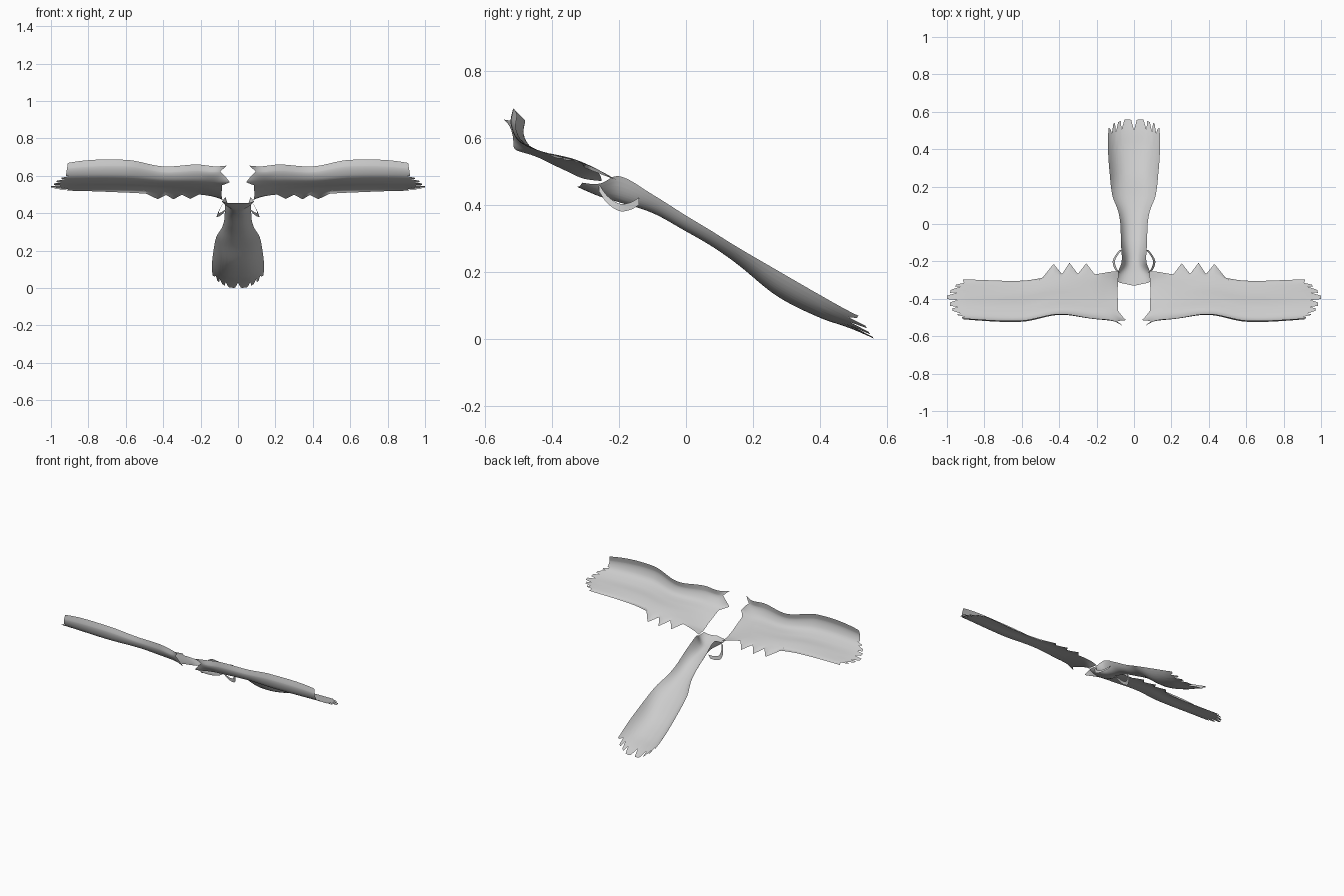
import bpy, bmesh
from mathutils import Vector

if "Cube" in bpy.data.objects:
    bpy.data.objects.remove(bpy.data.objects["Cube"])


def hermite(ks, vs, k):
    """Smooth curve through vectors vs at stations ks."""
    n = len(ks)
    k = min(max(k, ks[0]), ks[-1])
    i = max(j for j in range(n - 1) if ks[j] <= k)

    def tan(j):
        a, b = max(j - 1, 0), min(j + 1, n - 1)
        return (vs[b] - vs[a]) / (ks[b] - ks[a])
    h = ks[i + 1] - ks[i]
    t = (k - ks[i]) / h
    return (vs[i] * (2*t**3 - 3*t*t + 1) + tan(i) * h * (t**3 - 2*t*t + t)
            + vs[i + 1] * (3*t*t - 2*t**3) + tan(i + 1) * h * (t**3 - t*t))


def linear(pts, k):
    """Straight-segment lookup, used for ragged feather edges."""
    for (a, va), (b, vb) in zip(pts, pts[1:]):
        if k <= b:
            return va + (vb - va) * max(k - a, 0) / max(b - a, 1e-6)
    return pts[-1][1]


def sheet(name, fn, us, vs, mirror=False):
    """Open surface from fn(u, v)."""
    bm = bmesh.new()
    rows = [[bm.verts.new(fn(u, v)) for v in vs] for u in us]
    for r, s in zip(rows, rows[1:]):
        for j in range(len(vs) - 1):
            bm.faces.new((r[j], s[j], s[j + 1], r[j + 1]))
    for f in bm.faces:
        f.smooth = True
    me = bpy.data.meshes.new(name)
    bm.to_mesh(me)
    bm.free()
    ob = bpy.data.objects.new(name, me)
    bpy.context.collection.objects.link(ob)
    if mirror:
        m = ob.modifiers.new("mirror", "MIRROR")
        m.use_mirror_merge = False
    return ob


def steps(n, extra=(), lo=0.0, hi=1.0):
    return sorted(set([lo + (hi - lo) * i / n for i in range(n + 1)] + list(extra)))


# Wing: cross-sections (y, z) from raised front lip to trailing edge
WING = {
    0.05: [(-.55, .655), (-.525, .62), (-.51, .565), (-.45, .54), (-.38, .50), (-.32, .465), (-.25, .455)],
    0.12: [(-.515, .65), (-.515, .61), (-.48, .565), (-.42, .535), (-.36, .51), (-.30, .49), (-.255, .485)],
    0.22: [(-.505, .66), (-.505, .615), (-.475, .57), (-.415, .545), (-.35, .525), (-.29, .508), (-.27, .50)],
    0.40: [(-.48, .65), (-.485, .61), (-.46, .57), (-.40, .55), (-.335, .535), (-.285, .515), (-.275, .50)],
    0.60: [(-.515, .685), (-.522, .64), (-.50, .59), (-.44, .56), (-.37, .545), (-.315, .525), (-.303, .51)],
    0.90: [(-.505, .67), (-.51, .63), (-.49, .59), (-.44, .562), (-.38, .545), (-.32, .53), (-.297, .52)],
    1.00: [(-.49, .61), (-.49, .60), (-.475, .58), (-.44, .56), (-.39, .54), (-.34, .525), (-.30, .515)],
}
wx = list(WING)
curves = [[Vector(s[i]) for s in WING.values()] for i in range(7)]
vk = [i / 6 for i in range(7)]
inner = [(0, .06), (.13, .095), (.33, .043), (.42, .085), (.7, .088), (1, .082)]
tips = [(0, .91), (.28, .92), (.30, .905), (.32, .945), (.35, .945), (.37, .925),
        (.41, .97), (.46, .972), (.485, .94), (.51, .985), (.57, .985), (.60, .945),
        (.63, 1), (.69, 1), (.715, .945), (.73, .983), (.775, .98), (.795, .93),
        (.82, .957), (.85, .95), (.86, .91), (1, .915)]
teeth = [(.21, 0), (.255, .062), (.30, .005), (.345, .065), (.385, .005), (.43, .065), (.49, 0)]


def wing(u, v):
    a, b = linear(inner, v), linear(tips, v)
    x = a + (b - a) * u
    p = hermite(vk, [hermite(wx, c, x) for c in curves], v)
    d = linear(teeth, x) if .21 < x < .49 else 0
    d *= max(0, (v - .8) / .2)
    return (x, p.x + d, p.y - d * .4)


sheet("feather_wing", wing, steps(130),
      steps(24, [v for v, _ in tips] + [v for v, _ in inner]), mirror=True)

# Tail: y -> half width, centre height, edge height
TAIL = {
    -.33: (.085, .455, .468), -.26: (.085, .425, .462), -.20: (.066, .407, .485),
    -.10: (.070, .375, .43), 0: (.073, .32, .367), .07: (.085, .28, .325),
    .15: (.115, .225, .275), .27: (.13, .128, .205), .40: (.139, .062, .13),
    .50: (.137, .028, .075), .56: (.13, .0, .05),
}
ty = list(TAIL)
tv = [Vector(s) for s in TAIL.values()]
tail_top = [(0, -.33), (.8, -.315), (1, -.31)]
tail_end = [(0, .50), (.10, .555), (.15, .56), (.36, .558), (.45, .505), (.50, .55),
            (.60, .545), (.67, .49), (.73, .54), (.80, .535), (.83, .485), (.92, .51), (1, .515)]


def tail(u, t):
    s = abs(t)
    a, b = linear(tail_top, s), linear(tail_end, s)
    y = a + (b - a) * u
    w, zc, ze = hermite(ty, tv, y)
    return (w * t * (1.1 - .1 * t * t), y, zc + (ze - zc) * s ** 2.6)


marks = [s for s, _ in tail_end]
sheet("feather_tail", tail, steps(70),
      steps(24, marks + [-s for s in marks], -1.0, 1.0))

# Small side loops joining the wing root to the tail
loop = [Vector(p) for p in ((.083, -.26, .45), (.10, -.235, .415), (.108, -.20, .392),
                            (.093, -.167, .395), (.072, -.14, .41))]


def side_loop(u, v):
    p = hermite([0, 1, 2, 3, 4], loop, u * 4)
    return p + Vector((-.012, 0, .022)) * (v - .5)


sheet("side_loop", side_loop, steps(20), steps(2), mirror=True)
